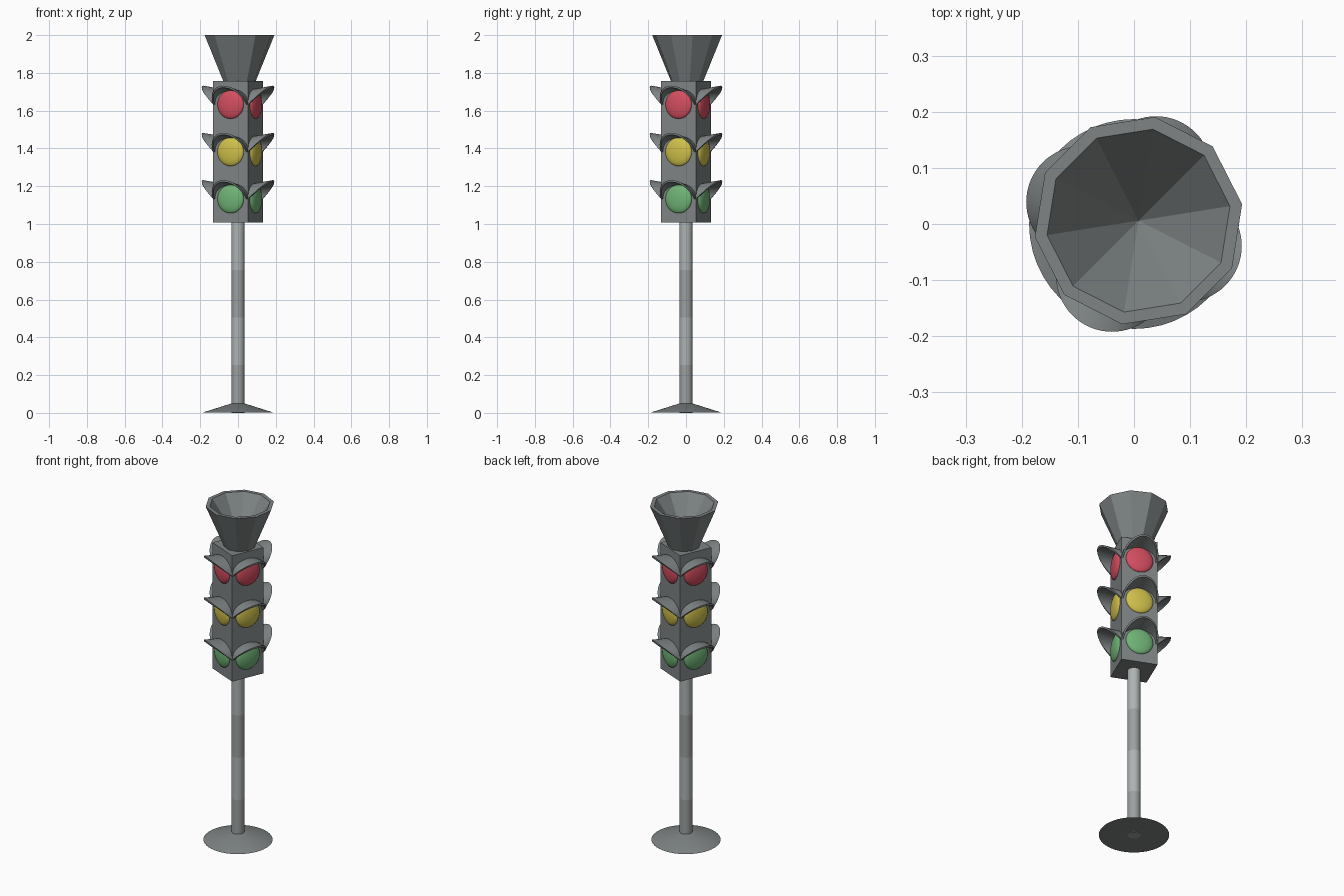
import bpy, bmesh, math
from mathutils import Matrix

if "Cube" in bpy.data.objects:
    bpy.data.objects.remove(bpy.data.objects["Cube"])

TURN = math.radians(-23)      # the signal head is turned about z
LAMPS = [("red", 1.632, (0.65, 0.075, 0.115, 1)),
         ("yellow", 1.382, (0.62, 0.52, 0.07, 1)),
         ("green", 1.132, (0.16, 0.45, 0.18, 1))]


def paint(name, rgba):
    mat = bpy.data.materials.new(name)
    mat.diffuse_color = rgba
    mat.use_nodes = True
    mat.node_tree.nodes["Principled BSDF"].inputs["Base Color"].default_value = mat.diffuse_color
    return mat


BODY = paint("dark_grey", (0.21, 0.23, 0.23, 1))
POLE = [paint("pole_shade", (0.33, 0.35, 0.35, 1)),
        paint("pole_light", (0.42, 0.45, 0.45, 1))]


def finish(name, bm, smooth=None, material=BODY):
    bmesh.ops.recalc_face_normals(bm, faces=bm.faces[:])
    mesh = bpy.data.meshes.new(name)
    bm.to_mesh(mesh)
    bm.free()
    obj = bpy.data.objects.new(name, mesh)
    bpy.context.collection.objects.link(obj)
    mesh.materials.append(material)
    if smooth:
        bpy.ops.object.select_all(action='DESELECT')
        obj.select_set(True)
        bpy.context.view_layer.objects.active = obj
        bpy.ops.object.shade_smooth_by_angle(angle=math.radians(smooth))
    return obj


def cone(name, r_low, r_high, z0, z1, material=BODY):
    bm = bmesh.new()
    bmesh.ops.create_cone(bm, cap_ends=True, segments=48, radius1=r_low,
                          radius2=r_high, depth=z1 - z0,
                          matrix=Matrix.Translation((0, 0, (z0 + z1) / 2)))
    return finish(name, bm, 30, material)


def visor(name, matrix, steps=32):
    # flared half hood: wall arc and slanted rim arc, outside and inside
    bm = bmesh.new()
    rings = []
    for i in range(steps + 1):
        a = math.pi * i / steps
        c, s = math.cos(a), math.sin(a)
        points = [(0.098 * c, 0.01, 0.015 + 0.067 * s),
                  (0.1 * c, -0.1 * s, 0.1 * s),
                  (0.09 * c, -0.1 * s, 0.09 * s),
                  (0.088 * c, 0.01, 0.015 + 0.057 * s)]
        rings.append([bm.verts.new(p) for p in points])
    for a, b in zip(rings, rings[1:]):
        for k in range(4):
            n = (k + 1) % 4
            bm.faces.new((a[k], a[n], b[n], b[k]))
    bm.faces.new(rings[0])
    bm.faces.new(rings[-1])
    bm.transform(matrix)
    return finish(name, bm, 35)


# Base and pole in four sections of alternating shade
cone("base", 0.187, 0.035, 0.002, 0.05)
for i in range(4):
    cone(f"pole_section_{i + 1}", 0.035, 0.035, i * 0.2525, (i + 1) * 0.2525, POLE[i % 2])

# Signal housing
bm = bmesh.new()
bmesh.ops.create_cube(bm, size=1, matrix=Matrix.Translation((0, 0, 1.382))
                      @ Matrix.Rotation(TURN, 4, 'Z')
                      @ Matrix.Diagonal((0.2, 0.2, 0.75, 1)))
finish("housing", bm)

# Lenses and visors on all four sides
for colour, z, rgba in LAMPS:
    mat = paint(colour + "_lens", rgba)
    for side in range(4):
        place = (Matrix.Rotation(TURN + side * math.pi / 2, 4, 'Z')
                 @ Matrix.Translation((0, -0.1, z)))
        bm = bmesh.new()
        bmesh.ops.create_uvsphere(bm, u_segments=32, v_segments=20, radius=1,
                                  matrix=place @ Matrix.Diagonal((0.075, 0.022, 0.075, 1)))
        finish(f"{colour}_lens_{side + 1}", bm, 40, mat)
        visor(f"{colour}_visor_{side + 1}", place)

# Ten-sided funnel on top, hollowed to a point
bm = bmesh.new()
rings = []
for r, z in ((0.085, 1.752), (0.187, 2.0), (0.165, 2.0)):
    rings.append([bm.verts.new((0.008 + r * math.cos(math.radians(9 + 36 * i)),
                                0.006 + r * math.sin(math.radians(9 + 36 * i)), z))
                  for i in range(10)])
apex = bm.verts.new((0.008, 0.006, 1.772))
bm.faces.new(rings[0])
for i in range(10):
    n = (i + 1) % 10
    for a, b in zip(rings, rings[1:]):
        bm.faces.new((a[i], a[n], b[n], b[i]))
    bm.faces.new((rings[2][i], rings[2][n], apex))
finish("funnel", bm)
